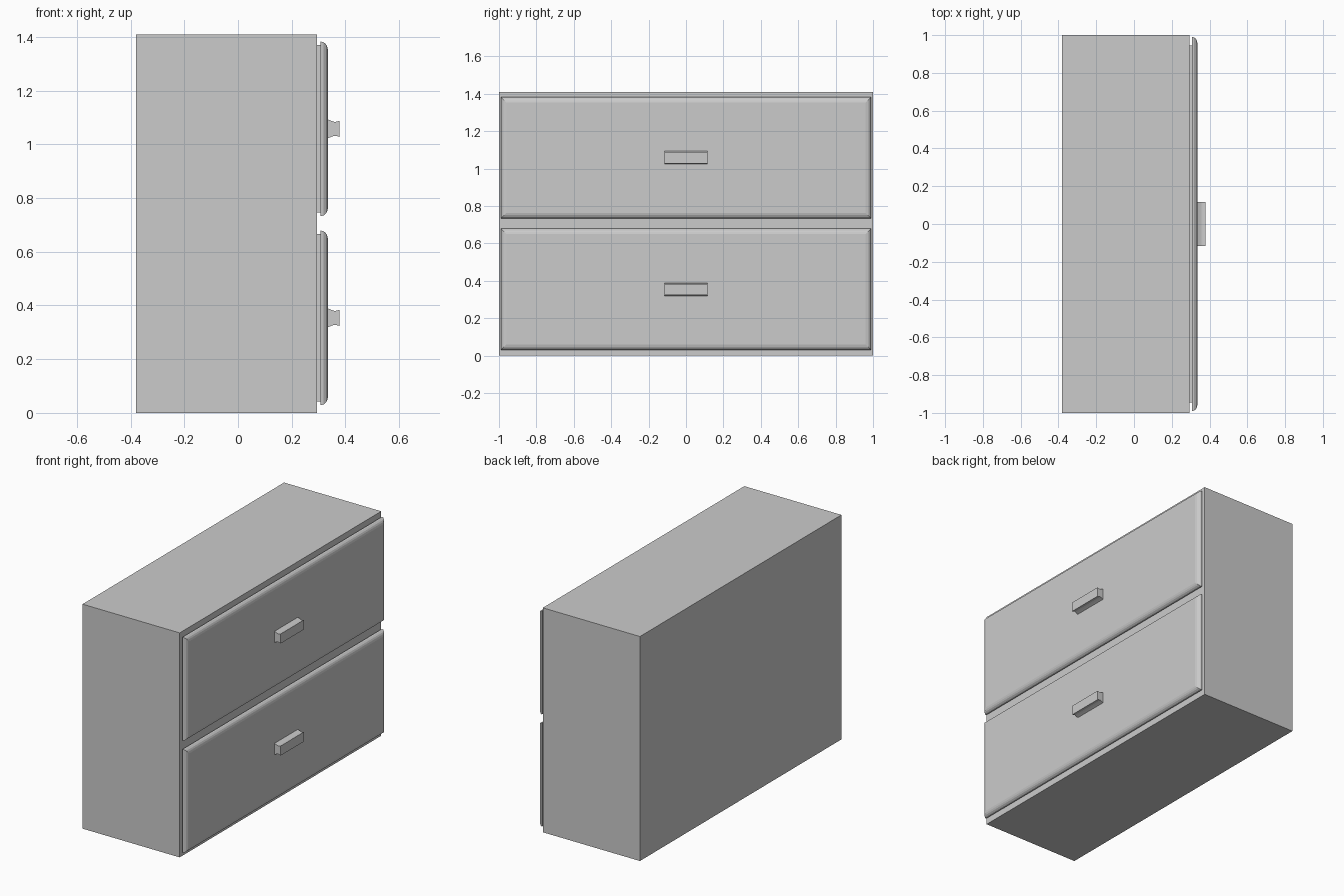
import bpy, bmesh

if "Cube" in bpy.data.objects:
    bpy.data.objects.remove(bpy.data.objects["Cube"])


def make_object(name, bm):
    bmesh.ops.recalc_face_normals(bm, faces=bm.faces)
    mesh = bpy.data.meshes.new(name)
    bm.to_mesh(mesh)
    bm.free()
    obj = bpy.data.objects.new(name, mesh)
    bpy.context.collection.objects.link(obj)
    return obj


def loft(name, zc, rings):
    """Skin rectangles facing +x; each ring is (x, half width, half height)."""
    bm = bmesh.new()
    loops = [[bm.verts.new((x, sy * hy, zc + sz * hz))
              for sy, sz in ((-1, -1), (1, -1), (1, 1), (-1, 1))]
             for x, hy, hz in rings]
    bm.faces.new(loops[0])
    bm.faces.new(loops[-1])
    for a, b in zip(loops, loops[1:]):
        for i in range(4):
            j = (i + 1) % 4
            bm.faces.new((a[i], a[j], b[j], b[i]))
    return make_object(name, bm)


# Cabinet carcass
loft("cabinet_body", 0.705, [(-0.38, 1.0, 0.705), (0.295, 1.0, 0.705)])

for label, zc in (("lower", 0.354), ("upper", 1.058)):
    # Recessed spacer behind the drawer front
    loft(label + "_drawer_spacer", zc, [(0.295, 0.945, 0.312), (0.309, 0.945, 0.312)])
    # Drawer front with an eased edge
    insets = ((0.308, 0.0), (0.318, 0.002), (0.327, 0.009), (0.332, 0.018), (0.335, 0.03))
    loft(label + "_drawer_front", zc,
         [(x, 0.99 - d, 0.325 - d) for x, d in insets])
    # Handle with a pinched waist
    loft(label + "_handle", zc,
         [(x, 0.116, h) for x, h in
          ((0.335, 0.035), (0.347, 0.030), (0.358, 0.026), (0.364, 0.026), (0.378, 0.030))])
